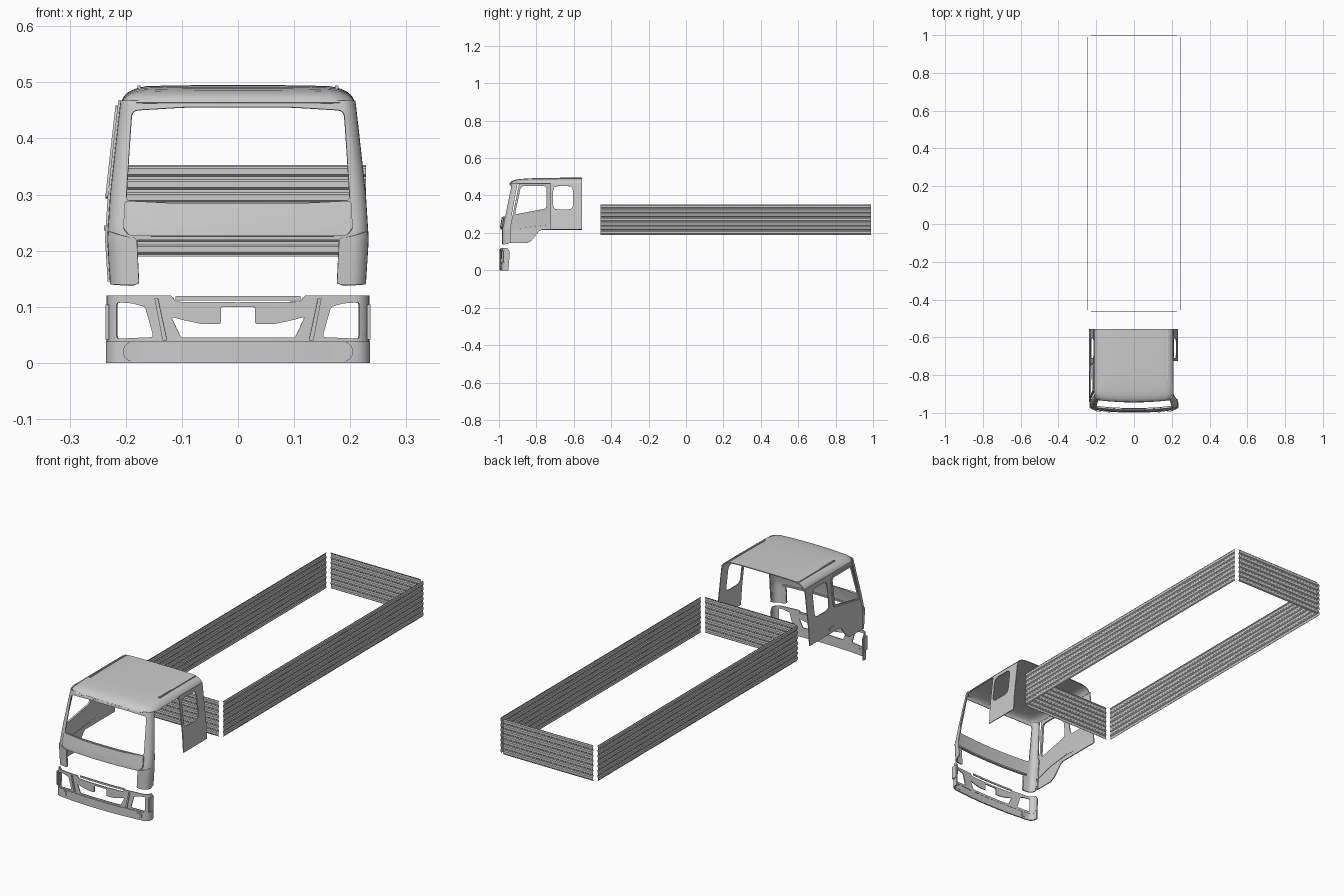
import bpy, bmesh, math
from mathutils import Vector

if "Cube" in bpy.data.objects:
    bpy.data.objects.remove(bpy.data.objects["Cube"])


def finish(name, bm, angle=35):
    bmesh.ops.recalc_face_normals(bm, faces=bm.faces[:])
    me = bpy.data.meshes.new(name)
    bm.to_mesh(me)
    bm.free()
    ob = bpy.data.objects.new(name, me)
    bpy.context.collection.objects.link(ob)
    bpy.ops.object.select_all(action='DESELECT')
    ob.select_set(True)
    bpy.context.view_layer.objects.active = ob
    bpy.ops.object.shade_smooth_by_angle(angle=math.radians(angle))
    return ob


def rounded(pts, r, n=4):
    """Round every corner of a closed polygon."""
    out = []
    for i, p in enumerate(pts):
        p = Vector(p)
        a, b = Vector(pts[i - 1]) - p, Vector(pts[(i + 1) % len(pts)]) - p
        a = p + a.normalized() * min(r, a.length * .45)
        b = p + b.normalized() * min(r, b.length * .45)
        for k in range(n + 1):
            t = k / n
            out.append(a * (1 - t) ** 2 + p * 2 * t * (1 - t) + b * t * t)
    return out


def mirror(half):
    """Complete a left-right symmetric outline from its +u half."""
    return list(half) + [(-u, v) for u, v in reversed(half)]


def panel(name, outer, holes, warp, ucuts=(), vcuts=(), t=.004):
    """Fill a flat outline with holes, slice it, bend it with warp and thicken it."""
    bm = bmesh.new()
    edges = []
    for loop in [outer] + list(holes):
        vs = [bm.verts.new((p[0], p[1], 0)) for p in loop]
        edges += [bm.edges.new((vs[i - 1], vs[i])) for i in range(len(vs))]
    bmesh.ops.triangle_fill(bm, use_beauty=True, edges=edges, normal=(0, 0, 1))
    for cuts, no in ((ucuts, (1, 0, 0)), (vcuts, (0, 1, 0))):
        for c in cuts:
            bmesh.ops.bisect_plane(bm, geom=bm.verts[:] + bm.edges[:] + bm.faces[:], dist=1e-5,
                                   plane_co=Vector(no) * c, plane_no=no)
    for v in bm.verts:
        v.co = warp(v.co.x, v.co.y)
    bmesh.ops.recalc_face_normals(bm, faces=bm.faces[:])
    bmesh.ops.solidify(bm, geom=bm.faces[:], thickness=t)
    return finish(name, bm)


def box(name, c, s):
    bm = bmesh.new()
    bmesh.ops.create_cube(bm, size=1)
    for v in bm.verts:
        v.co = Vector(c) + Vector(a * b for a, b in zip(v.co, s))
    return finish(name, bm)


# Cab body shape
WIDTH = [(.0, .23), (.14, .228), (.22, .233), (.3, .228), (.4, .217), (.47, .209), (.6, .2)]


def half_width(z):
    for (z0, w0), (z1, w1) in zip(WIDTH, WIDTH[1:]):
        if z <= z1:
            return w0 + (w1 - w0) * (z - z0) / (z1 - z0)


def front(dy=0, wide=None):
    """Bend a flat outline round the bowed nose and its corners."""
    def warp(u, z):
        s, a = (1 if u > 0 else -1), abs(u)
        over = max(0, a - .2)
        th = min(over / .03, math.pi / 2)
        x = min(a, .2) + .03 * math.sin(th)
        y = -.99 + .3 * min(a, .2) ** 2 + .03 * (1 - math.cos(th)) + max(0, over - .0471)
        k = (wide or half_width(z)) / .23
        return Vector((s * x * k, y + dy + .2 * max(0, z - .23), z))
    return warp


def side(s, dx=0):
    return lambda y, z: Vector((s * (half_width(z) + dx), y, z))


BEND = [s * u for s in (1, -1) for u in (.05, .1, .15, .18, .2, .208, .216, .224, .232, .24, .248)]
LEVELS = [.18, .22, .235, .26, .3, .35, .4, .44]

# Nose with windscreen frame and lower corners
nose = mirror([(.178, .222), (.178, .142), (.19, .137), (.24, .14), (.258, .15), (.258, .285),
               (.25, .3), (.247, .468)])
screen = rounded(mirror([(.2, .287), (.206, .45), (.1, .456)]), .012)
panel("cab_nose", nose, [screen], front(), BEND, LEVELS)
panel("front_panel", rounded(mirror([(.19, .226), (.203, .24), (.203, .289), (.1, .284)]), .006), [],
      front(-.006), BEND, [.235, .26], .006)
for s, n in ((1, "right"), (-1, "left")):
    fair = rounded([(s * u, z) for u, z in
                    ((.178, .14), (.245, .14), (.256, .16), (.256, .22), (.235, .235), (.2, .226), (.178, .222))], .006)
    panel(n + "_corner_fairing", fair, [], front(-.004), BEND, [.18, .22], .005)
panel("front_panel_lip", mirror([(.19, .219), (.19, .226)]), [], front(-.002), BEND, [], .012)

# Cab sides: full on the left, rear quarter only on the right
rear_window = rounded([(-.71, .325), (-.605, .325), (-.605, .45), (-.71, .45)], .025, 6)
door_window = rounded([(-.915, .298), (-.745, .33), (-.745, .45), (-.882, .45)], .016)
left = [(-.943, .145), (-.85, .145), (-.825, .16), (-.785, .21), (-.77, .217), (-.556, .217),
        (-.556, .468), (-.892, .468), (-.927, .29), (-.943, .24)]
YC = [-.9, -.85, -.8, -.74, -.65]
panel("left_cab_side", left, [door_window, rear_window], side(-1), YC, LEVELS)
right = [(-.725, .217), (-.556, .217), (-.556, .468), (-.725, .468)]
panel("right_rear_quarter", right, [rear_window], side(1), YC, LEVELS)

# Door frame lip, handle and belt crease on the left
frame = rounded([(-.925, .29), (-.735, .323), (-.735, .458), (-.887, .458)], .018)
panel("left_window_frame", frame, [door_window], side(-1, .002), YC, LEVELS, .006)
box("left_door_handle", (-.235, -.715, .24), (.008, .034, .009))
crease = [(-.94, .2), (-.86, .225), (-.74, .238), (-.74, .242), (-.86, .23), (-.94, .206)]
panel("left_door_crease", crease, [], side(-1, .002), YC, LEVELS)

# Roof lofted from an arch that flattens towards the windscreen
arch = [(0, .495), (.06, .495), (.12, .4945), (.165, .493), (.182, .489), (.195, .483), (.204, .474), (.209, .464)]
arch = [(-x, z) for x, z in arch[:0:-1]] + arch
stations = [(-.556, 1, 0), (-.65, 1, 0), (-.75, .97, .05), (-.83, .9, .2), (-.88, .8, .5), (-.908, .68, .75),
            (-.926, .5, .9), (-.938, .27, 1), (-.944, 0, 1)]
bm = bmesh.new()
rows = []
for y, h, w in stations:
    rows.append([bm.verts.new((x, y + w * (.3 * x * x + max(0, abs(x) - .18)), .464 + (z - .464) * h))
                 for x, z in arch])
for a, b in zip(rows, rows[1:]):
    for i in range(len(arch) - 1):
        bm.faces.new((a[i], a[i + 1], b[i + 1], b[i]))
bmesh.ops.recalc_face_normals(bm, faces=bm.faces[:])
bmesh.ops.solidify(bm, geom=bm.faces[:], thickness=.004)
finish("cab_roof", bm, 50)
for s, n in ((1, "right"), (-1, "left")):
    box(n + "_roof_rail", (s * .176, -.69, .491), (.006, .26, .006))

# Bumper: pierced upper shell, solid lower band, round lamps
upper = mirror([(.0, .034), (.255, .034), (.258, .1), (.245, .12), (.118, .12), (.108, .109), (.0, .108)][1:])
grille = rounded(mirror([(.1, .045), (.117, .082), (.095, .076), (.062, .069), (.03, .069), (.03, .1)]), .004, 2)
lamp = [(.148, .046), (.163, .1), (.185, .106), (.213, .108), (.213, .043)]
lamps = [rounded([(s * u, z) for u, z in lamp], .005, 2) for s in (1, -1)]
panel("bumper_upper", upper, [grille] + lamps, front(-.006, .234), BEND, [.06, .09])
panel("bumper_lower", mirror([(.255, .0), (.258, .038)]), [], front(-.009, .2355), BEND, [], .006)
panel("bumper_top_flange", mirror([(.112, .111), (.112, .119)]), [], front(.004), BEND, [])
for s, n in ((1, "right"), (-1, "left")):
    strake = [(s * u, z) for u, z in ((.124, .04), (.132, .04), (.146, .115), (.14, .115))]
    panel(n + "_bumper_rib", strake, [], front(-.008, .234), BEND, [], .004)
    box(n + "_bumper_end_plate", (s * .233, -.962, .073), (.007, .028, .062))
    bm = bmesh.new()
    for r, d in ((.018, .008), (.012, .012)):
        res = bmesh.ops.create_cone(bm, cap_ends=True, segments=28, radius1=r, radius2=r, depth=d)
        for v in res['verts']:
            x, y, z = v.co
            v.co = (s * .187 + x, -.987 + z, .02 + y)
    finish(n + "_fog_lamp", bm)


# Corrugated load-bed boards
def board(name, a, b, out, depth, ribs=7, z0=.19, z1=.353):
    bm = bmesh.new()
    step = (z1 - z0) / ribs
    prof = [(z0 + step * (i + t), d) for i in range(ribs)
            for t, d in ((0, 0), (.12, 0), (.27, 1), (.73, 1), (.88, 0))] + [(z1, 0)]
    rows = [[bm.verts.new((p[0] + out[0] * d * depth, p[1] + out[1] * d * depth, z)) for p in (a, b)]
            for z, d in prof]
    for r, q in zip(rows, rows[1:]):
        bm.faces.new((r[0], r[1], q[1], q[0]))
    bmesh.ops.solidify(bm, geom=bm.faces[:], thickness=.0015)
    finish(name, bm, 20)


for s, n in ((1, "right"), (-1, "left")):
    board(n + "_side_board", (s * .2435, -.456), (s * .2435, .989), (s, 0), .003)
board("rear_board", (-.228, .995), (.228, .995), (0, 1), .004)
board("front_board", (-.228, -.463), (.228, -.463), (0, -1), .004)
